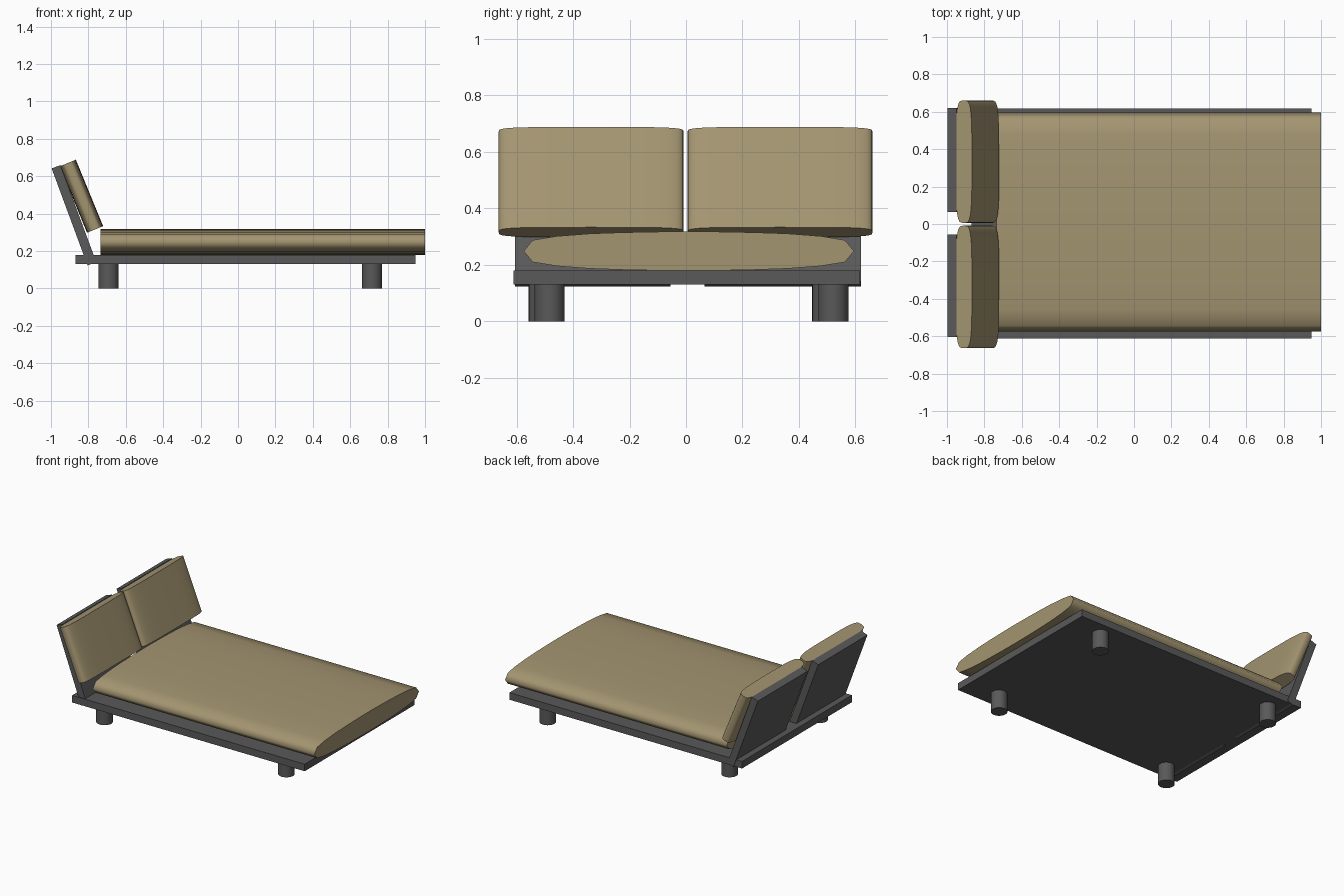
import bpy
from math import radians, cos, sin, pi

if "Cube" in bpy.data.objects:
    bpy.data.objects.remove(bpy.data.objects["Cube"])


def material(name, rgb):
    mat = bpy.data.materials.new(name)
    mat.diffuse_color = (*rgb, 1)
    mat.use_nodes = True
    mat.node_tree.nodes["Principled BSDF"].inputs["Base Color"].default_value = mat.diffuse_color
    return mat


FABRIC = material("tan_fabric", (0.37, 0.30, 0.165))
FRAME = material("dark_grey", (0.1, 0.1, 0.1))


def smooth(ob, angle):
    bpy.ops.object.select_all(action='DESELECT')
    ob.select_set(True)
    bpy.context.view_layer.objects.active = ob
    bpy.ops.object.shade_smooth_by_angle(angle=radians(angle))


def box(name, centre, size, tilt=0):
    bpy.ops.mesh.primitive_cube_add(size=1, location=centre, rotation=(0, radians(tilt), 0))
    ob = bpy.context.object
    ob.name = name
    ob.scale = size
    ob.data.materials.append(FRAME)
    return ob


def cushion(name, quarter, size, centre, tilt=0):
    """Extrude a rounded section (local YZ, mirrored from one quarter) along local X."""
    upper = quarter + [(-y, z) for y, z in reversed(quarter[:-1])]
    loop = upper + [(y, -z) for y, z in reversed(upper[1:-1])]
    n = len(loop)
    l, w, t = (s / 2 for s in size)
    verts = [(x, y * w, z * t) for x in (-l, l) for y, z in loop]
    faces = [(i, i + n, (i + 1) % n + n, (i + 1) % n) for i in range(n)]
    faces += [tuple(range(n)), tuple(reversed(range(n, 2 * n)))]
    # outward winding
    faces = [tuple(reversed(f)) for f in faces]
    mesh = bpy.data.meshes.new(name)
    mesh.from_pydata(verts, [], faces)
    mesh.materials.append(FABRIC)
    ob = bpy.data.objects.new(name, mesh)
    bpy.context.collection.objects.link(ob)
    ob.location = centre
    ob.rotation_euler = (0, radians(tilt), 0)
    smooth(ob, 85)
    return ob


# platform
box("platform", (0.04, 0.0025, 0.155), (1.82, 1.228, 0.05))

# legs
for i, (x, y) in enumerate([(-0.692, -0.504), (-0.692, 0.5), (0.717, -0.483), (0.717, 0.522)]):
    bpy.ops.mesh.primitive_cylinder_add(vertices=32, radius=0.053, depth=0.135, location=(x, y, 0.0675))
    leg = bpy.context.object
    leg.name = f"leg_{i + 1}"
    leg.data.materials.append(FRAME)
    smooth(leg, 30)

# mattress
lens = [(1, 0), (0.945, 0.56), (0.8, 0.76), (0.6, 0.89), (0.4, 0.95), (0.2, 0.985), (0, 1)]
cushion("mattress", lens, (1.735, 1.17, 0.139), (0.1325, 0.01, 0.2485))

# leaning back panels and their pillows
rounded = [(max(cos(a), 0) ** 0.5, sin(a) ** 0.5) for a in (i * pi / 20 for i in range(11))]
for side, panel_y, panel_w, pillow_y in (("left", -0.33, 0.55, -0.336), ("right", 0.3425, 0.555, 0.333)):
    box(f"back_panel_{side}", (-0.877, panel_y, 0.391), (0.05, panel_w, 0.553), -20.3)
    cushion(f"pillow_{side}", rounded, (0.384, 0.655, 0.093), (-0.837, pillow_y, 0.493), 90 - 22.3)
